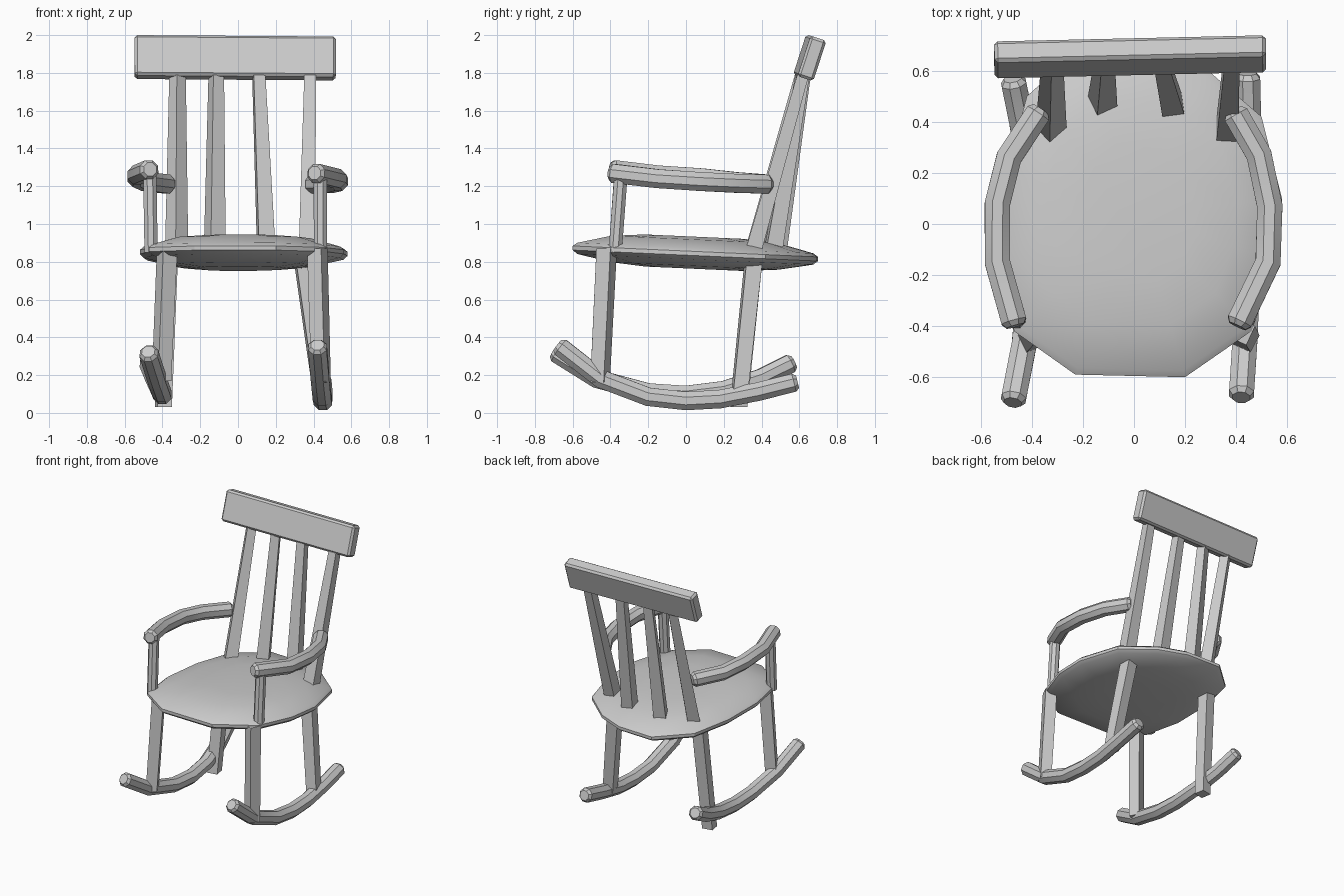
import bpy, bmesh, math
from mathutils import Vector, Matrix

if "Cube" in bpy.data.objects:
    bpy.data.objects.remove(bpy.data.objects["Cube"])


def finish(name, bm, smooth=None):
    bmesh.ops.recalc_face_normals(bm, faces=bm.faces)
    me = bpy.data.meshes.new(name)
    bm.to_mesh(me)
    bm.free()
    ob = bpy.data.objects.new(name, me)
    bpy.context.collection.objects.link(ob)
    if smooth:
        bpy.ops.object.select_all(action='DESELECT')
        ob.select_set(True)
        bpy.context.view_layer.objects.active = ob
        bpy.ops.object.shade_smooth_by_angle(angle=math.radians(smooth))
    return ob


def loft(name, rings, smooth=None):
    """Skin a list of rings of points and cap both ends."""
    bm = bmesh.new()
    vs = [[bm.verts.new(p) for p in r] for r in rings]
    n = len(vs[0])
    for a, b in zip(vs, vs[1:]):
        for i in range(n):
            j = (i + 1) % n
            bm.faces.new((a[i], a[j], b[j], b[i]))
    bm.faces.new(vs[0])
    bm.faces.new(vs[-1])
    return finish(name, bm, smooth)


def strut(name, bottom, top, r0, r1, sides=4, turn=0):
    """Tapered straight bar with level ends."""
    rings = []
    for p, r in ((bottom, r0), (top, r1)):
        ang = [math.radians(turn) + 2 * math.pi * (i + .5) / sides for i in range(sides)]
        rings.append([Vector(p) + Vector((r * math.cos(a), r * math.sin(a), 0)) for a in ang])
    return loft(name, rings)


def tube(name, path, r, sides=8):
    """Bent round bar along a path running in y, with chamfered ends."""
    pts = [Vector(p) for p in path]
    first = pts[0].lerp(pts[1], .02 / (pts[1] - pts[0]).length)
    last = pts[-1].lerp(pts[-2], .02 / (pts[-1] - pts[-2]).length)
    pts = [pts[0], first] + pts[1:-1] + [last, pts[-1]]
    rings = []
    for i, p in enumerate(pts):
        d0 = (p - pts[i - 1]).normalized() if i else Vector()
        d1 = (pts[i + 1] - p).normalized() if i < len(pts) - 1 else Vector()
        t = (d0 + d1).normalized()
        u = t.cross(Vector((0, 0, 1))).normalized()
        v = u.cross(t)
        rad = r * (.7 if i in (0, len(pts) - 1) else 1)
        rings.append([p + rad * (math.cos(a) * u + math.sin(a) * v)
                      for a in (2 * math.pi * (k + .5) / sides for k in range(sides))])
    return loft(name, rings, 30)


# Seat: irregular rounded slab, thicker in the middle, dropping to the back
outline = [(-.23, -.59), (.2, -.6), (.46, -.42), (.56, -.15), (.58, .1), (.5, .42), (.28, .61),
           (.08, .69), (-.2, .7), (-.42, .5), (-.5, .2), (-.52, -.12), (-.47, -.42)]
c = Vector((.02, .04))
rings = []
for s, dz in ((.4, -.08), (.68, -.065), (.96, -.03), (1, -.01), (1, .012), (.96, .03), (.68, .075), (.4, .09)):
    ring = []
    for p in outline:
        q = c + (Vector(p) - c) * s
        ring.append((q.x, q.y, .845 - .045 * q.y + dz))
    rings.append(ring)
loft("seat", rings, 30)

# Rockers
tube("rocker_left", [(-.475, -.7, .325), (-.43, -.47, .18), (-.405, -.2, .108), (-.4, 0, .095),
                     (-.41, .2, .12), (-.44, .4, .185), (-.475, .57, .27)], .053)
tube("rocker_right", [(.42, -.68, .36), (.435, -.45, .18), (.445, -.2, .085), (.45, 0, .063),
                      (.45, .18, .073), (.45, .38, .112), (.445, .59, .165)], .053)

# Legs
strut("front_leg_left", (-.405, -.455, .17), (-.375, -.42, .87), .055, .058, turn=25)
strut("front_leg_right", (.44, -.455, .16), (.42, -.42, .87), .055, .058, turn=-25)
strut("rear_leg_left", (-.395, .28, .03), (-.365, .36, .83), .055, .058, turn=10)
strut("rear_leg_right", (.445, .28, .07), (.34, .36, .83), .055, .06, turn=8)

# Arms and their posts
tube("arm_left", [(-.465, -.4, 1.29), (-.535, -.15, 1.26), (-.535, .08, 1.245),
                  (-.49, .26, 1.225), (-.365, .45, 1.21)], .054)
tube("arm_right", [(.405, -.4, 1.27), (.525, -.15, 1.24), (.532, .07, 1.225),
                   (.49, .27, 1.215), (.39, .445, 1.21)], .054)
strut("arm_post_left", (-.46, -.375, .85), (-.467, -.345, 1.27), .038, .038, 8)
strut("arm_post_right", (.437, -.375, .85), (.435, -.345, 1.25), .038, .038, 8)

# Back spindles: bottom x, bottom y, top x, turn
for i, (x0, y0, x1, turn) in enumerate([(-.325, .37, -.32, 40), (-.123, .475, -.115, 25),
                                        (.15, .46, .11, 8), (.365, .355, .382, 0)]):
    strut(f"back_spindle_{i + 1}", (x0, y0, .85), (x1, .62, 1.79),
          (.062, .062, .062, .062)[i], .044, turn=turn)

# Headrest: chamfered board leaning back
bm = bmesh.new()
bmesh.ops.create_cube(bm, size=1)
bmesh.ops.scale(bm, vec=(1.065, .088, .225), verts=bm.verts)
bmesh.ops.bevel(bm, geom=bm.edges[:], offset=.014, segments=1, affect='EDGES')
m = (Matrix.Translation((-.015, .655, 1.88)) @ Matrix.Rotation(math.radians(1.3), 4, 'Z')
     @ Matrix.Rotation(math.radians(.4), 4, 'Y') @ Matrix.Rotation(math.radians(-18), 4, 'X'))
bmesh.ops.transform(bm, matrix=m, verts=bm.verts)
finish("headrest", bm)
